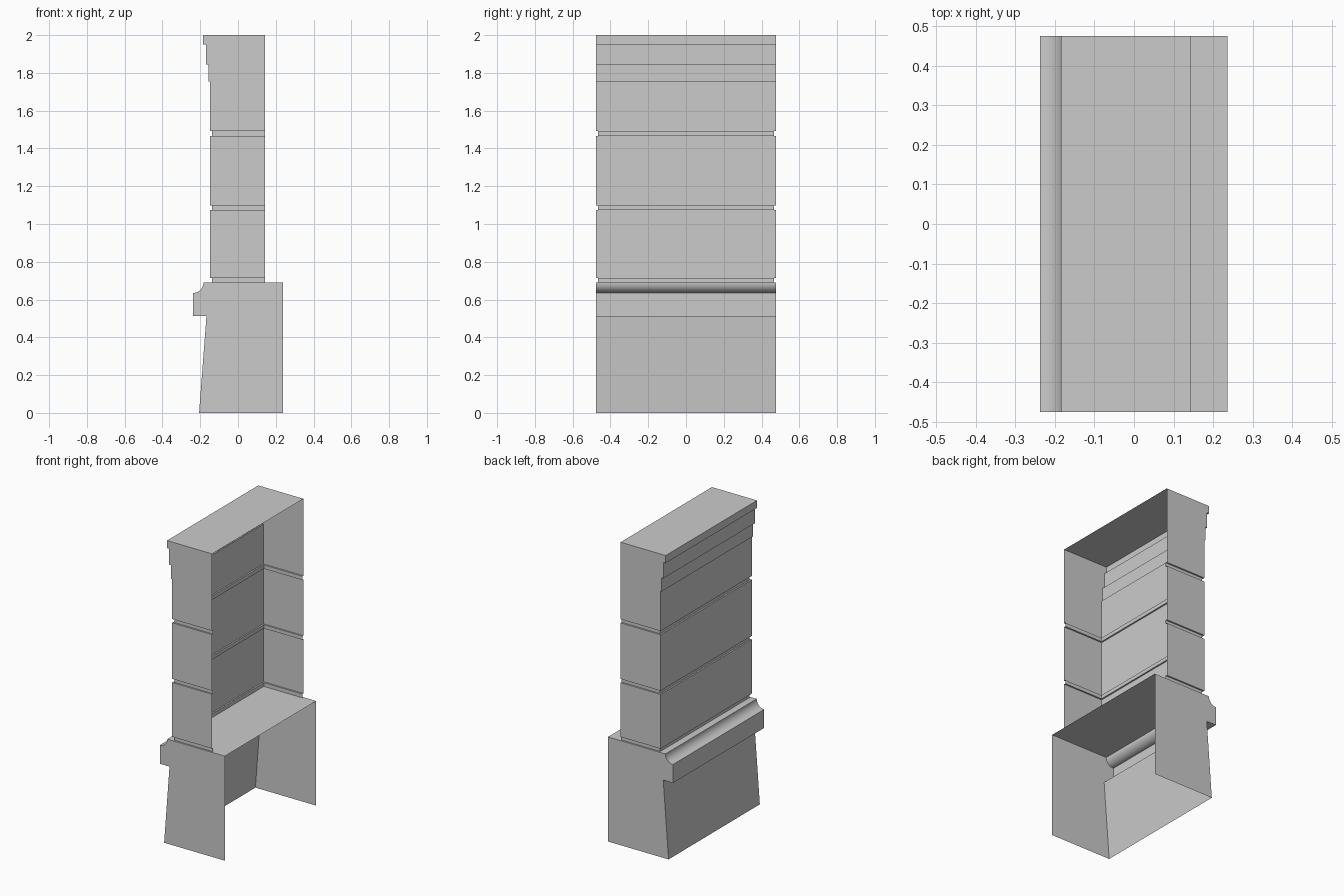
import bpy, bmesh, math

if "Cube" in bpy.data.objects:
    bpy.data.objects.remove(bpy.data.objects["Cube"])

HALF = 0.476      # half length of the wall along y
INSET = 0.01      # depth of the mortar grooves


def wall_shell(name, back, runs):
    """Three-sided shell open at +x and below; runs = [(half_length, [(x, z), ...]), ...] going up."""
    bm = bmesh.new()

    def face(pts):
        bm.faces.new([bm.verts.new(p) for p in pts])

    def both_sides(pts):
        face(pts)
        face([(x, -y, z) for x, y, z in reversed(pts)])

    prev = None
    for h, prof in runs:
        # end wall of this course
        front = [(x, -h, z) for x, z in prof]
        both_sides([(back, -h, prof[0][1]), (back, -h, prof[-1][1])] + front[::-1])
        # ledge joining the course below on the end walls
        if prev:
            a, b = prev, front[0]
            both_sides([a, (back, a[1], a[2]), (back, b[1], b[2]), b])
        # long face strips
        chain = ([prev] if prev else []) + front
        for a, b in zip(chain, chain[1:]):
            face([a, b, (b[0], -b[1], b[2]), (a[0], -a[1], a[2])])
        prev = front[-1]
    # flat top
    x, y, z = prev
    face([(x, y, z), (back, y, z), (back, -y, z), (x, -y, z)])

    bmesh.ops.remove_doubles(bm, verts=bm.verts, dist=1e-5)
    me = bpy.data.meshes.new(name)
    bm.to_mesh(me)
    bm.free()
    ob = bpy.data.objects.new(name, me)
    bpy.context.collection.objects.link(ob)
    bpy.ops.object.select_all(action='DESELECT')
    ob.select_set(True)
    bpy.context.view_layer.objects.active = ob
    bpy.ops.object.shade_smooth_by_angle(angle=math.radians(30))
    return ob


# Lower plinth: battered face, projecting band and cove
cove = [(-0.238 + 0.055 * math.sin(t), 0.69 - 0.055 * math.cos(t))
        for t in (math.pi / 2 * i / 10 for i in range(11))]
wall_shell("plinth", 0.237,
           [(HALF, [(-0.206, 0), (-0.167, 0.513), (-0.238, 0.513)] + cove)])

# Upper wall: three courses above recessed grooves, top one with stepped cornice
face_x = -0.148
cornice = [(face_x, 1.755), (-0.156, 1.755), (-0.156, 1.845),
           (-0.169, 1.845), (-0.169, 1.95), (-0.185, 1.95), (-0.185, 2.0)]
runs = []
for z0, z1, z2 in ((0.69, 0.715, 1.073), (1.073, 1.097, 1.467), (1.467, 1.492, None)):
    runs.append((HALF - INSET, [(face_x + INSET, z0), (face_x + INSET, z1)]))
    runs.append((HALF, [(face_x, z1)] + ([(face_x, z2)] if z2 else cornice)))
wall_shell("upper_wall", 0.144, runs)
